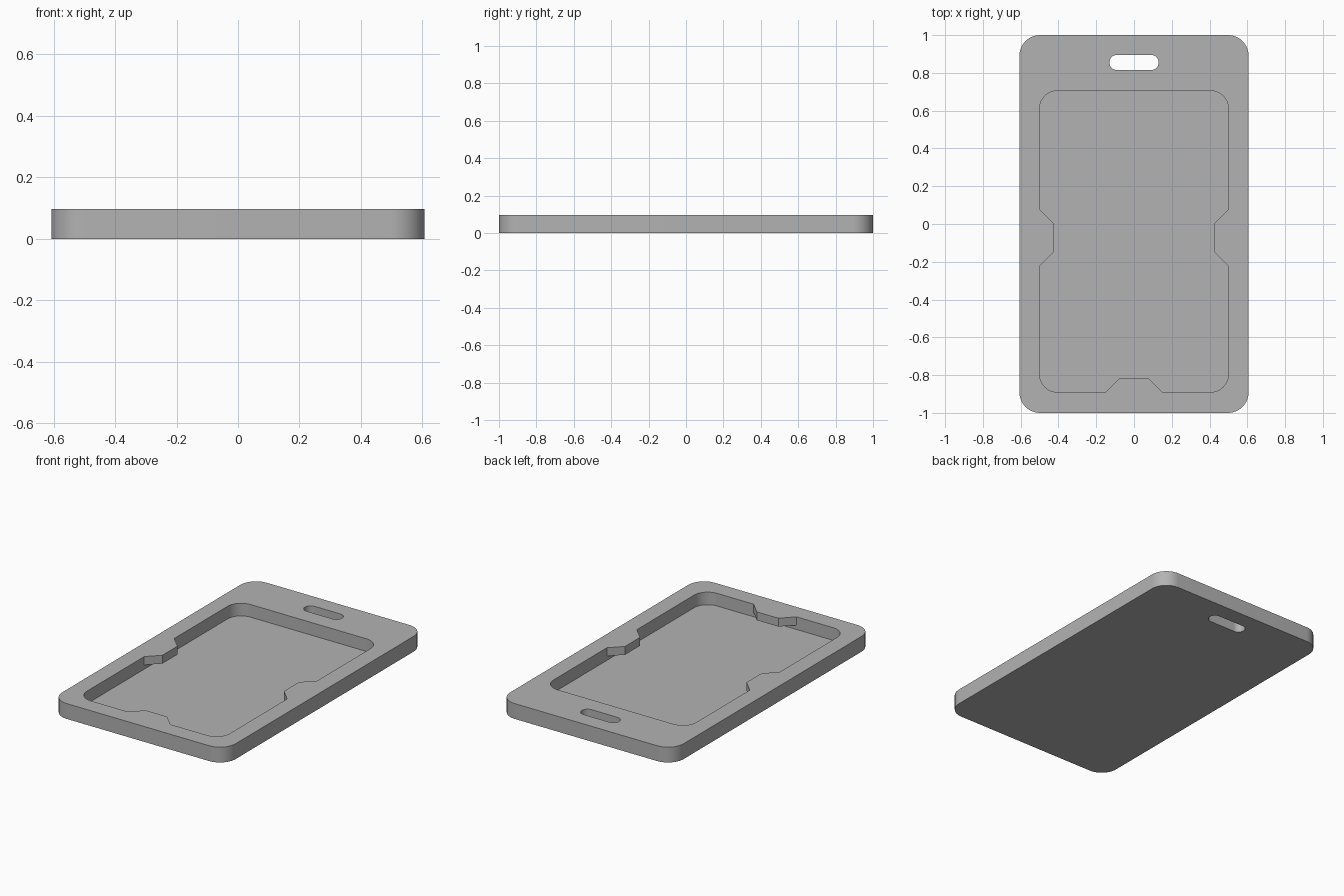
import bpy, bmesh, math

cube = bpy.data.objects.get("Cube")
if cube:
    bpy.data.objects.remove(cube, do_unlink=True)

THICK, FLOOR, TAB_BASE = 0.097, 0.017, 0.044

grey = bpy.data.materials.new("plain grey")
grey.use_nodes = True
grey.diffuse_color = (0.45, 0.45, 0.45, 1)
grey.node_tree.nodes["Principled BSDF"].inputs["Base Color"].default_value = grey.diffuse_color


def rounded_rect(x0, x1, y0, y1, r, steps=16):
    """Counter-clockwise outline with rounded corners."""
    centres = [(x1 - r, y1 - r), (x0 + r, y1 - r), (x0 + r, y0 + r), (x1 - r, y0 + r)]
    points = []
    for quarter, (cx, cy) in enumerate(centres):
        for i in range(steps + 1):
            a = (quarter + i / steps) * math.pi / 2
            points.append((cx + r * math.cos(a), cy + r * math.sin(a)))
    return points


def prism(name, outline, z0, z1):
    """Solid made by raising an outline from z0 to z1."""
    bm = bmesh.new()
    base = bm.faces.new([bm.verts.new((x, y, z0)) for x, y in outline])
    raised = bmesh.ops.extrude_face_region(bm, geom=[base])["geom"]
    bmesh.ops.translate(bm, vec=(0, 0, z1 - z0),
                        verts=[v for v in raised if isinstance(v, bmesh.types.BMVert)])
    bmesh.ops.recalc_face_normals(bm, faces=bm.faces)
    mesh = bpy.data.meshes.new(name)
    bm.to_mesh(mesh)
    bm.free()
    mesh.materials.append(grey)
    obj = bpy.data.objects.new(name, mesh)
    bpy.context.collection.objects.link(obj)
    return obj


def combine(target, tool, operation):
    """Apply a boolean and discard the tool."""
    bpy.context.view_layer.objects.active = target
    mod = target.modifiers.new(operation, 'BOOLEAN')
    mod.operation, mod.object, mod.solver = operation, tool, 'EXACT'
    bpy.ops.object.modifier_apply(modifier=mod.name)
    bpy.data.objects.remove(tool, do_unlink=True)


# Tray body with card recess and strap slot
holder = prism("card_holder", rounded_rect(-0.607, 0.607, -1, 1, 0.11), 0, THICK)
recess = prism("recess_cutter", rounded_rect(-0.5, 0.5, -0.89, 0.705, 0.095), FLOOR, 0.2)
combine(holder, recess, 'DIFFERENCE')
slot = prism("slot_cutter", rounded_rect(-0.13, 0.13, 0.815, 0.895, 0.0399), -0.1, 0.2)
combine(holder, slot, 'DIFFERENCE')

# Retaining tabs overhanging the recess: two at the sides, one at the front
tab = [(-0.185, -0.035), (0.185, -0.035), (0.15, 0), (0.075, 0.075), (-0.075, 0.075), (-0.15, 0)]
placements = {
    "left_tab": [(0.5 - v, u - 0.073) for u, v in tab],
    "right_tab": [(v - 0.5, -u - 0.073) for u, v in tab],
    "front_tab": [(u, v - 0.89) for u, v in tab],
}
for name, outline in placements.items():
    combine(holder, prism(name, outline, TAB_BASE, THICK), 'UNION')

# Smooth corners, crisp edges
bpy.ops.object.select_all(action='DESELECT')
holder.select_set(True)
bpy.context.view_layer.objects.active = holder
bpy.ops.object.shade_smooth_by_angle(angle=math.radians(30))
